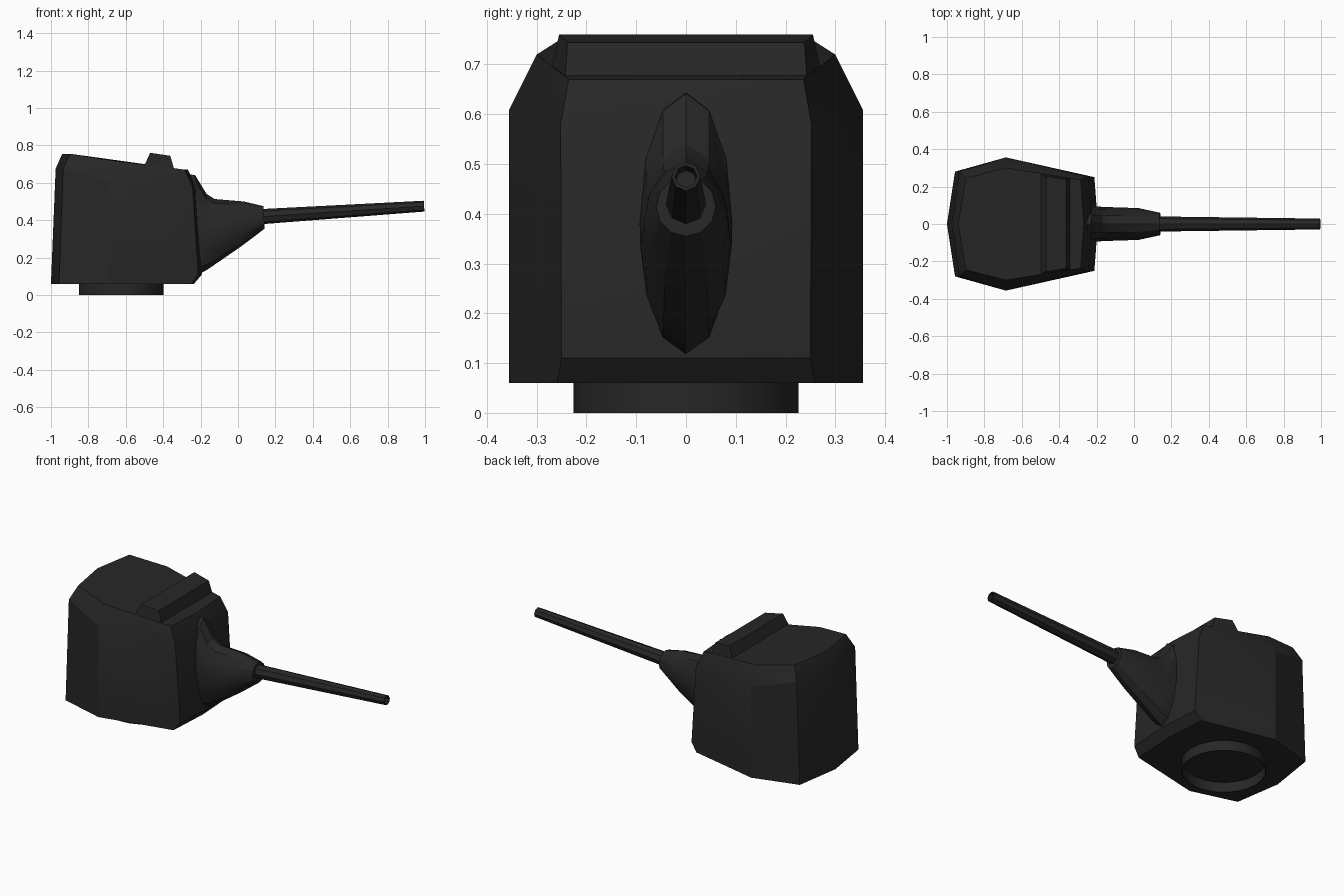
import bpy, bmesh
from math import sin, cos, pi, radians
from mathutils import Vector

if "Cube" in bpy.data.objects:
    bpy.data.objects.remove(bpy.data.objects["Cube"])

dark = bpy.data.materials.new("dark_metal")
dark.diffuse_color = (0.02, 0.02, 0.02, 1)
dark.use_nodes = True
dark.node_tree.nodes["Principled BSDF"].inputs["Base Color"].default_value = dark.diffuse_color


def loft(name, rings, cap_start=True, cap_end=True):
    """Skin a stack of equal-length closed rings."""
    bm = bmesh.new()
    vr = [[bm.verts.new(p) for p in r] for r in rings]
    n = len(vr[0])
    for a, b in zip(vr, vr[1:]):
        for i in range(n):
            j = (i + 1) % n
            bm.faces.new((a[i], a[j], b[j], b[i]))
    if cap_start:
        bm.faces.new(vr[0][::-1])
    if cap_end:
        bm.faces.new(vr[-1])
    bmesh.ops.recalc_face_normals(bm, faces=bm.faces)
    me = bpy.data.meshes.new(name)
    bm.to_mesh(me)
    bm.free()
    me.materials.append(dark)
    ob = bpy.data.objects.new(name, me)
    bpy.context.collection.objects.link(ob)
    bpy.ops.object.select_all(action='DESELECT')
    ob.select_set(True)
    bpy.context.view_layer.objects.active = ob
    bpy.ops.object.shade_smooth_by_angle(angle=radians(25))
    return ob


def mirrored(half):
    """Back centre -> side -> front centre, mirrored across y."""
    return half + [(x, -y, z) for x, y, z in half[-2:0:-1]]


# Armoured housing: floor, lower bevel, shoulder and roof outlines
loft("turret_housing", [mirrored(h) for h in (
    [(-1.0, 0, .06), (-.957, .28, .06), (-.685, .356, .06), (-.25, .259, .06), (-.235, 0, .06)],
    [(-.998, 0, .11), (-.955, .28, .11), (-.685, .356, .11), (-.212, .25, .11), (-.193, 0, .11)],
    [(-.975, 0, .675), (-.935, .28, .675), (-.685, .356, .608), (-.243, .252, .58), (-.225, 0, .58)],
    [(-.94, 0, .755), (-.898, .245, .755), (-.685, .3, .72), (-.285, .236, .67), (-.268, 0, .67)],
)])


# Raised bar across the roof
def rect(xa, ya, za, xb, yb, zb):
    return [(xa, -ya, za), (xb, -yb, zb), (xb, yb, zb), (xa, ya, za)]


loft("roof_bar", [rect(-.5, .27, .693, -.34, .243, .668),
                  rect(-.47, .255, .76, -.362, .238, .744)])


# Gun shroud: tall oval at the housing tapering to a round collar
def oval(xt, zt, xb, zb, hw, n=12):
    pts = []
    for i in range(n):
        c, s = cos(2 * pi * i / n), sin(2 * pi * i / n)
        t = (c + 1) / 2
        pts.append((xb + (xt - xb) * t, hw * s, zb + (zt - zb) * t))
    return pts


loft("gun_shroud", [
    oval(-.28, .645, -.23, .117, .093),
    oval(-.23, .642, -.197, .117, .093),
    oval(-.168, .54, -.165, .135, .092),
    oval(-.125, .513, -.125, .162, .09),
    oval(.03, .5, .02, .262, .085),
    oval(.136, .475, .143, .355, .06),
])

# Barrel with a hollow bore
start, tip = Vector((.08, 0, .416)), Vector((.995, 0, .475))
axis = (tip - start).normalized()
up = axis.cross(Vector((0, 1, 0))).normalized()


def circle(c, r, n=8):
    return [c + Vector((0, 1, 0)) * r * sin(2 * pi * i / n) + up * r * cos(2 * pi * i / n)
            for i in range(n)]


loft("gun_barrel", [circle(start, .041), circle(tip, .029),
                    circle(tip, .022), circle(tip - axis * .12, .02)])

# Mounting ring under the housing, open at the bottom
def ring(r, z, n=24):
    return [(-.625 + r * cos(2 * pi * i / n), r * sin(2 * pi * i / n), z) for i in range(n)]


loft("mounting_ring", [ring(.226, .062), ring(.226, 0), ring(.222, 0), ring(.222, .062)],
     False, False)
